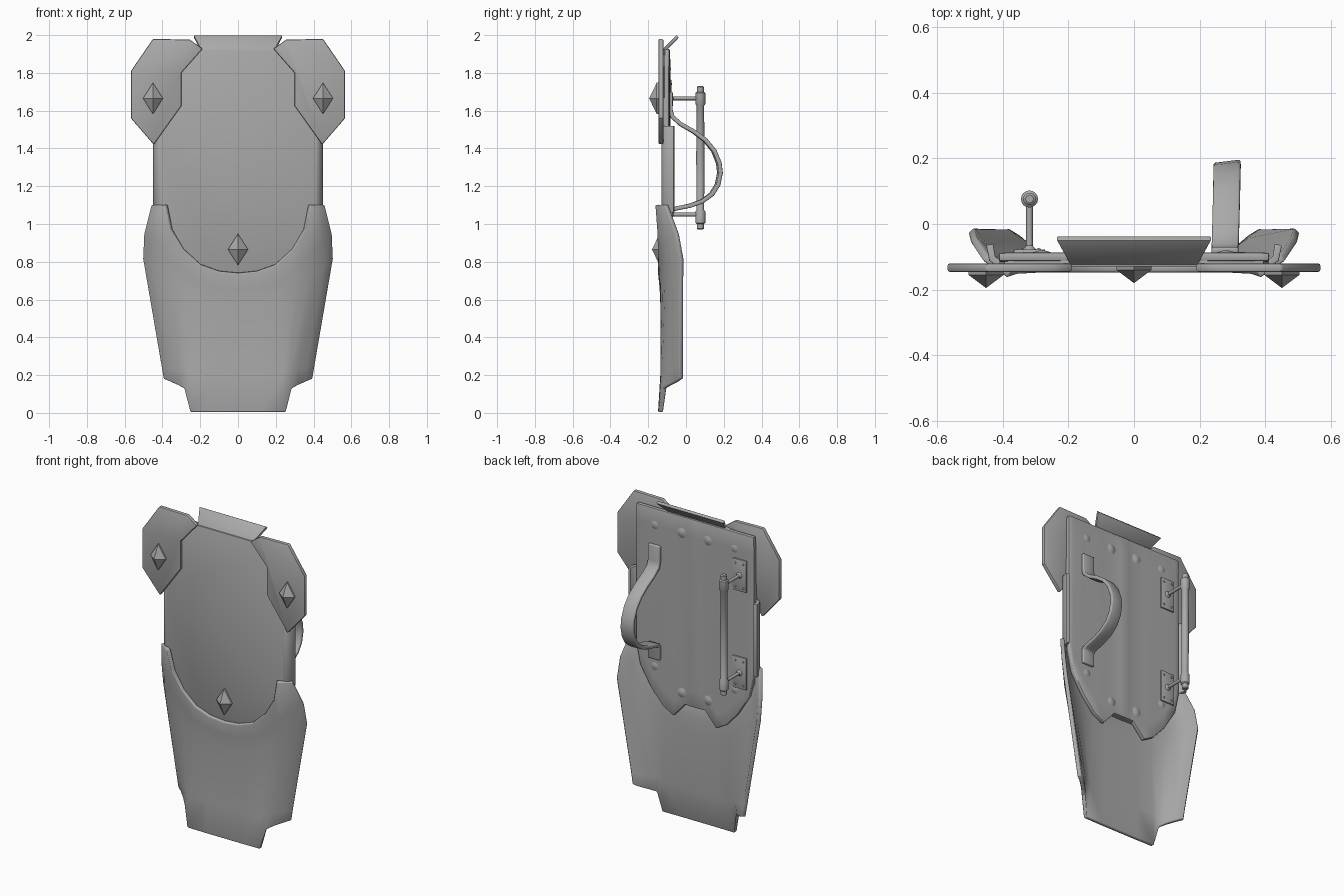
import bpy, bmesh, math
from mathutils import Vector

if "Cube" in bpy.data.objects:
    bpy.data.objects.remove(bpy.data.objects["Cube"])

# Dark grey metal shared by every part
metal = bpy.data.materials.new("dark_grey")
metal.diffuse_color = (.4, .4, .4, 1)
metal.use_nodes = True
metal.node_tree.nodes["Principled BSDF"].inputs["Base Color"].default_value = metal.diffuse_color


def finish(name, verts, faces, solid=0, bevel=0, angle=35, recalc=False):
    me = bpy.data.meshes.new(name)
    me.from_pydata(verts, [], faces)
    me.materials.append(metal)
    if recalc:
        bm = bmesh.new()
        bm.from_mesh(me)
        bmesh.ops.recalc_face_normals(bm, faces=bm.faces)
        bm.to_mesh(me)
        bm.free()
    ob = bpy.data.objects.new(name, me)
    bpy.context.collection.objects.link(ob)
    if solid:
        m = ob.modifiers.new("solid", 'SOLIDIFY')
        m.thickness, m.offset = solid, -1
    if bevel:
        m = ob.modifiers.new("bevel", 'BEVEL')
        m.width, m.segments, m.limit_method = bevel, 2, 'ANGLE'
        m.angle_limit = math.radians(50)
    bpy.ops.object.select_all(action='DESELECT')
    ob.select_set(True)
    bpy.context.view_layer.objects.active = ob
    bpy.ops.object.convert(target='MESH')
    bpy.ops.object.shade_smooth_by_angle(angle=math.radians(angle))
    return ob


def sheet(name, cols, solid, bevel=0, angle=35):
    # columns run in +x, points run top to bottom, so normals face the front
    n = len(cols[0])
    faces = [(i * n + j + 1, (i + 1) * n + j + 1, (i + 1) * n + j, i * n + j)
             for i in range(len(cols) - 1) for j in range(n - 1)]
    return finish(name, [p for c in cols for p in c], faces, solid, bevel, angle)


def both(cols):
    # mirror half a sheet whose first column lies on x = 0
    return [[(-x, y, z) for x, y, z in c] for c in cols[:0:-1]] + cols


def soften(col):
    # cut the corner at the second point of a column
    a, b, *rest = [Vector(p) for p in col]
    return [tuple(p) for p in (a, b.lerp(a, .3), b.lerp(rest[0], .1), *rest)]


def plate(name, pts, y0, y1, bevel):
    n = len(pts)
    verts = [(x, y, z) for y in (y0, y1) for x, z in pts]
    faces = [tuple(range(n)), tuple(range(n, 2 * n))]
    faces += [(i, (i + 1) % n, n + (i + 1) % n, n + i) for i in range(n)]
    return finish(name, verts, faces, bevel=bevel, recalc=True)


def lathe(name, prof, origin, axis=(0, 0, 1), seg=16):
    # revolve (radius, distance) pairs around an axis
    q = Vector((0, 0, 1)).rotation_difference(Vector(axis))
    verts = [Vector(origin) + q @ Vector((r * math.cos(a * math.tau / seg),
             r * math.sin(a * math.tau / seg), h)) for r, h in prof for a in range(seg)]
    k = len(prof)
    faces = [(i * seg + a, i * seg + (a + 1) % seg, (i + 1) * seg + (a + 1) % seg,
              (i + 1) * seg + a) for i in range(k - 1) for a in range(seg)]
    faces += [tuple(range(seg)), tuple(range((k - 1) * seg, k * seg))]
    return finish(name, verts, faces, recalc=True)


def stud(name, x, y, z):
    verts, faces = [], []
    for s, d in ((1, 0), (1, .012), (.8, .02)):
        verts += [(x + a * s, y - d, z + b * s)
                  for a, b in ((.053, 0), (0, .083), (-.053, 0), (0, -.083))]
    verts.append((x, y - .052, z))
    for r in (0, 4):
        faces += [(r + i, r + (i + 1) % 4, r + 4 + (i + 1) % 4, r + 4 + i) for i in range(4)]
    faces += [(8 + i, 8 + (i + 1) % 4, 12) for i in range(4)] + [(0, 1, 2, 3)]
    finish(name, verts, faces, angle=10, recalc=True)


# Main front plate, with its flared top lip and folded side edges
half = [(.2, 1.925), (.395, 1.9), (.412, 1.5), (.412, 1.0), (.36, .9), (.27, .79), (.14, .74)]
plate("body_plate", half + [(-x, z) for x, z in half[::-1]], -.13, -.108, .004)
sheet("top_lip", [[(s * .235, -.05, 2.0), (s * .193, -.126, 1.922)] for s in (-1, 1)], .018, .003)
for s in (-1, 1):
    edge = [(.405, -.13), (.418, -.128), (.44, -.112), (.45, -.065)]
    cols = [[(s * x, y, z) for z in (1.52, 1.06)] for x, y in edge]
    sheet("side_fold", cols[::s], .022, .003, 45)

# Shoulder plates and studs
outline = [(.187, 1.928), (.255, 1.976), (.45, 1.98), (.567, 1.81), (.567, 1.56),
           (.446, 1.42), (.3, 1.625), (.3, 1.8)]
for s in (-1, 1):
    plate("shoulder_plate", [(s * x, z) for x, z in outline], -.146, -.12, .007)
    stud("shoulder_stud", s * .45, -.143, 1.665)
stud("centre_stud", 0, -.128, .865)

# Lower guard, flat in the middle with sides sweeping back
guard = [
    [(0, -.148, .74), (0, -.136, .62), (0, -.136, .2), (0, -.148, .005)],
    [(.1, -.148, .75), (.11, -.136, .63), (.12, -.136, .2), (.13, -.148, .005)],
    [(.2, -.148, .785), (.22, -.135, .66), (.235, -.134, .2), (.252, -.146, .005)],
    [(.29, -.149, .865), (.31, -.125, .72), (.275, -.125, .23), (.285, -.126, .13)],
    [(.355, -.153, .97), (.39, -.112, .78), (.315, -.095, .23), (.32, -.09, .148)],
    [(.385, -.163, 1.1), (.465, -.08, .83), (.362, -.062, .24), (.36, -.055, .165)],
    [(.46, -.112, 1.1), (.515, -.028, .88), (.407, -.033, .25), (.395, -.033, .18)]]
sheet("lower_guard", both([soften(c) for c in guard]), .024, .006, 50)

# Padded back panel with shallow folds, a notched base and pinched fixings
panel = [(0, .74, .006), (.03, .74, .004), (.07, .74, -.003), (.15, .65, .003), (.22, .69, 0),
         (.3, .78, .002), (.38, .91, 0), (.41, 1.05, -.003)]
sheet("back_panel", both([[(x, -.113 + f * k, t) for t, k in
      ((1.925, .2), (1.82, 1), (b + .1, 1), (b, .2))] for x, b, f in panel]), .026, .006)
for x in (-.28, -.095, .095, .28):
    for z in (1.82, .93 if abs(x) > .2 else .81):
        lathe("panel_dimple", [(.035, 0), (.026, .004), (.014, .008), (.005, .01)],
              (x, -.09, z), (0, 1, 0), 12)

# Vertical grip on two posts with riveted mounting plates
prof = [(.012, 0), (.019, .005), (.019, .03), (.026, .036), (.026, .095), (.02, .105), (.022, .38)]
lathe("grip_bar", prof + [(r, .76 - h) for r, h in prof[-2::-1]], (-.318, .076, .97))
for z in (1.665, 1.05):
    plate("grip_mount", [(-.318 + a * .048, z + b * .1) for a, b in
          ((-1, -1), (1, -1), (1, 1), (-1, 1))], -.095, -.077, .004)
    lathe("grip_post", [(.02, 0), (.01, .012), (.01, .155)], (-.318, -.078, z), (0, 1, 0), 12)
    for dx in (-.028, .028):
        for dz in (-.075, .075):
            lathe("mount_rivet", [(.007, 0), (.005, .003), (.002, .005)],
                  (-.318 + dx, -.078, z + dz), (0, 1, 0), 8)

# Bowed arm strap
path = [(-.092, 1.7), (-.092, 1.6), (-.08, 1.56), (-.035, 1.52), (.035, 1.48), (.095, 1.435),
        (.138, 1.382), (.163, 1.32), (.169, 1.27), (.157, 1.212), (.128, 1.165), (.08, 1.13),
        (.02, 1.108), (-.05, 1.094), (-.082, 1.082), (-.092, 1.06), (-.092, .98)]
sheet("arm_strap", [[(x + .03 * (y + .09), y + lean * (y + .09), z) for y, z in path]
                    for x, lean in ((.236, -.02), (.318, .02))], .022, .006, 50)
